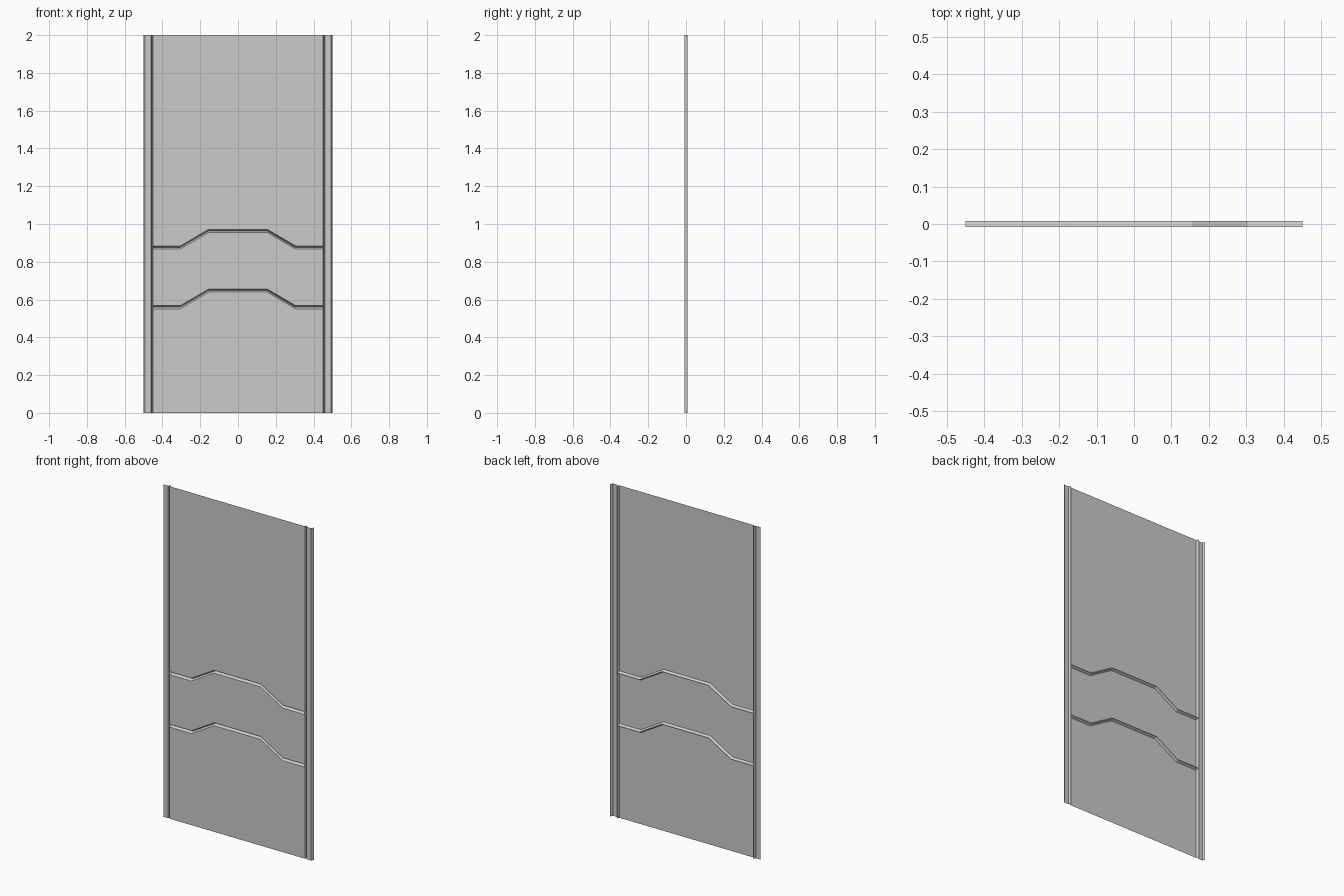
import bpy

if "Cube" in bpy.data.objects:
    bpy.data.objects.remove(bpy.data.objects["Cube"])

FRONT, BACK = -0.0075, 0.0075   # sheet face and bottom of the pressed grooves
HEIGHT = 2.0


def grid_object(name, rows):
    """Skin a sheet through rows that all have the same number of points."""
    n = len(rows[0])
    verts = [p for row in rows for p in row]
    faces = [(r * n + i, r * n + i + 1, (r + 1) * n + i + 1, (r + 1) * n + i)
             for r in range(len(rows) - 1) for i in range(n - 1)]
    mesh = bpy.data.meshes.new(name)
    mesh.from_pydata(verts, [], faces)
    mesh.update()
    obj = bpy.data.objects.new(name, mesh)
    bpy.context.collection.objects.link(obj)
    return obj


# Main sheet with two stepped horizontal V grooves
path = [(-0.45, 0), (-0.305, 0), (-0.155, 1), (0.155, 1), (0.305, 0), (0.45, 0)]
rise, width = 0.088, 0.017
levels = [(0.0, FRONT, 0)]
for base in (0.551, 0.867):
    levels += [(base, FRONT, rise), (base + width / 2, BACK, rise),
               (base + width, FRONT, rise)]
levels.append((HEIGHT, FRONT, 0))
grid_object("main_sheet", [[(x, y, z + up * k) for x, k in path]
                           for z, y, up in levels])

# Side strips: vertical V groove, flat flange and turned-back lip
side_profile = [(0.449, FRONT), (0.4545, BACK), (0.46, FRONT),
                (0.492, FRONT), (0.5, BACK)]
for name, s in (("right_edge_strip", 1), ("left_edge_strip", -1)):
    profile = [(s * x, y) for x, y in side_profile][::s]
    grid_object(name, [[(x, y, z) for x, y in profile] for z in (0.0, HEIGHT)])
